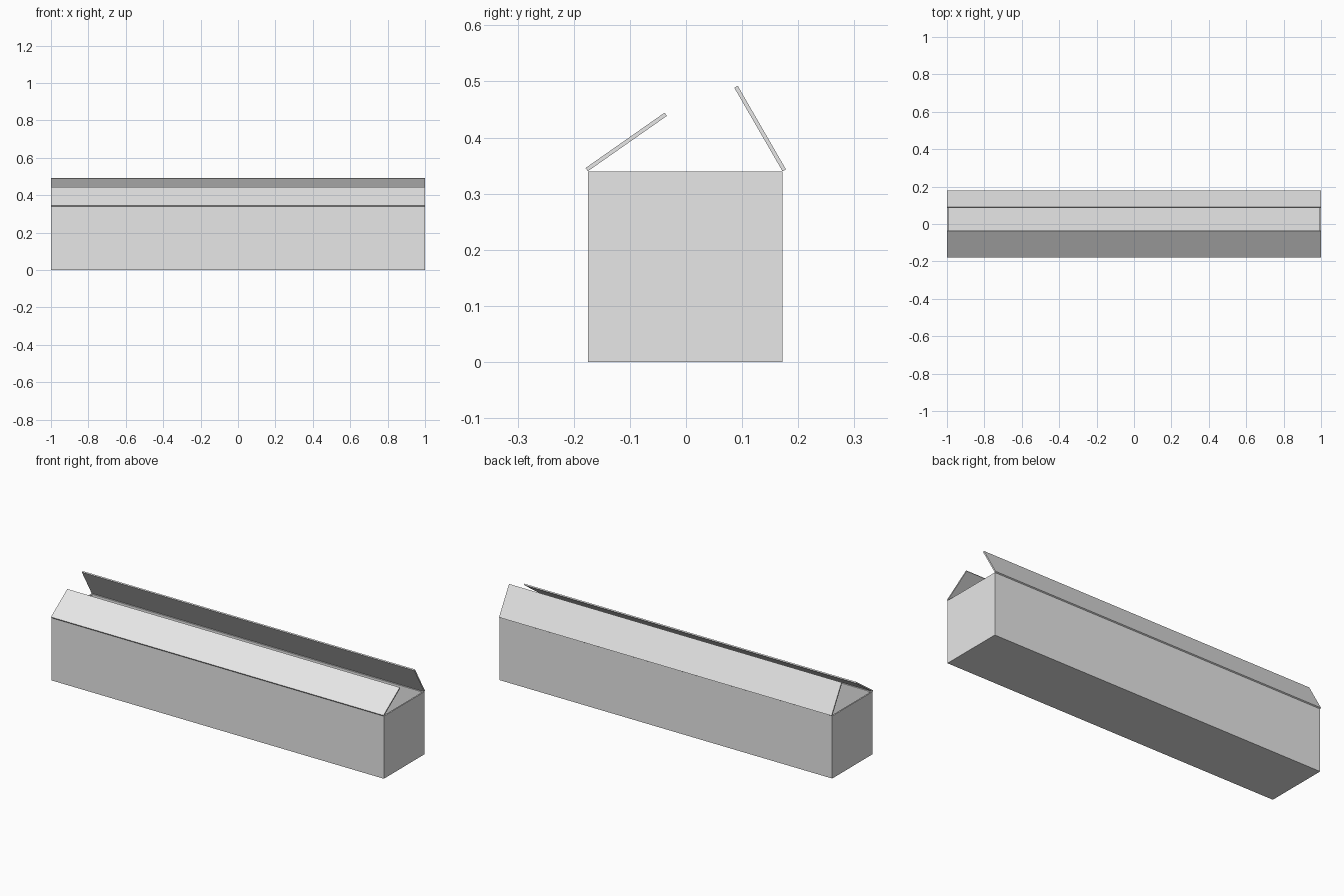
import bpy
import bmesh
from math import cos, sin, radians

cube = bpy.data.objects.get("Cube")
if cube:
    bpy.data.objects.remove(cube, do_unlink=True)

LENGTH, HEIGHT, THICK = 2.0, 0.34, 0.007
FRONT, BACK = -0.175, 0.172
FLAP = 0.172

# Card colour
card = bpy.data.materials.new("light_grey_card")
card.use_nodes = True
card.diffuse_color = (0.8, 0.8, 0.8, 1)
card.node_tree.nodes["Principled BSDF"].inputs["Base Color"].default_value = card.diffuse_color


def extrude_profile(name, profile, open_top=False):
    """Extrude a closed (y, z) profile along the full length in x."""
    bm = bmesh.new()
    face = bm.faces.new([bm.verts.new((-LENGTH / 2, y, z)) for y, z in profile])
    ext = bmesh.ops.extrude_face_region(bm, geom=[face])["geom"]
    verts = [g for g in ext if isinstance(g, bmesh.types.BMVert)]
    bmesh.ops.translate(bm, verts=verts, vec=(LENGTH, 0, 0))
    bmesh.ops.recalc_face_normals(bm, faces=bm.faces[:])
    if open_top:
        top = [f for f in bm.faces if f.normal.z > 0.9]
        bmesh.ops.delete(bm, geom=top, context="FACES_ONLY")
    mesh = bpy.data.meshes.new(name)
    bm.to_mesh(mesh)
    bm.free()
    mesh.materials.append(card)
    obj = bpy.data.objects.new(name, mesh)
    bpy.context.collection.objects.link(obj)
    return obj


# Open box with thin walls and floor
box = extrude_profile("box_body", [(FRONT, 0), (BACK, 0), (BACK, HEIGHT), (FRONT, HEIGHT)],
                      open_top=True)
wall = box.modifiers.new("wall_thickness", "SOLIDIFY")
wall.thickness = THICK
wall.offset = -1
wall.use_even_offset = True


# Lid flaps hinged on the long top edges, leaning inward
def flap(name, hinge_y, inward, angle):
    dy, dz = inward * cos(radians(angle)), sin(radians(angle))
    ny, nz = -inward * dz * THICK, abs(dy) * THICK
    tip = (hinge_y + dy * FLAP, HEIGHT + dz * FLAP)
    extrude_profile(name, [(hinge_y, HEIGHT), tip,
                           (tip[0] + ny, tip[1] + nz),
                           (hinge_y + ny, HEIGHT + nz)])


flap("front_flap", FRONT, 1, 35)
flap("back_flap", BACK, -1, 60)
